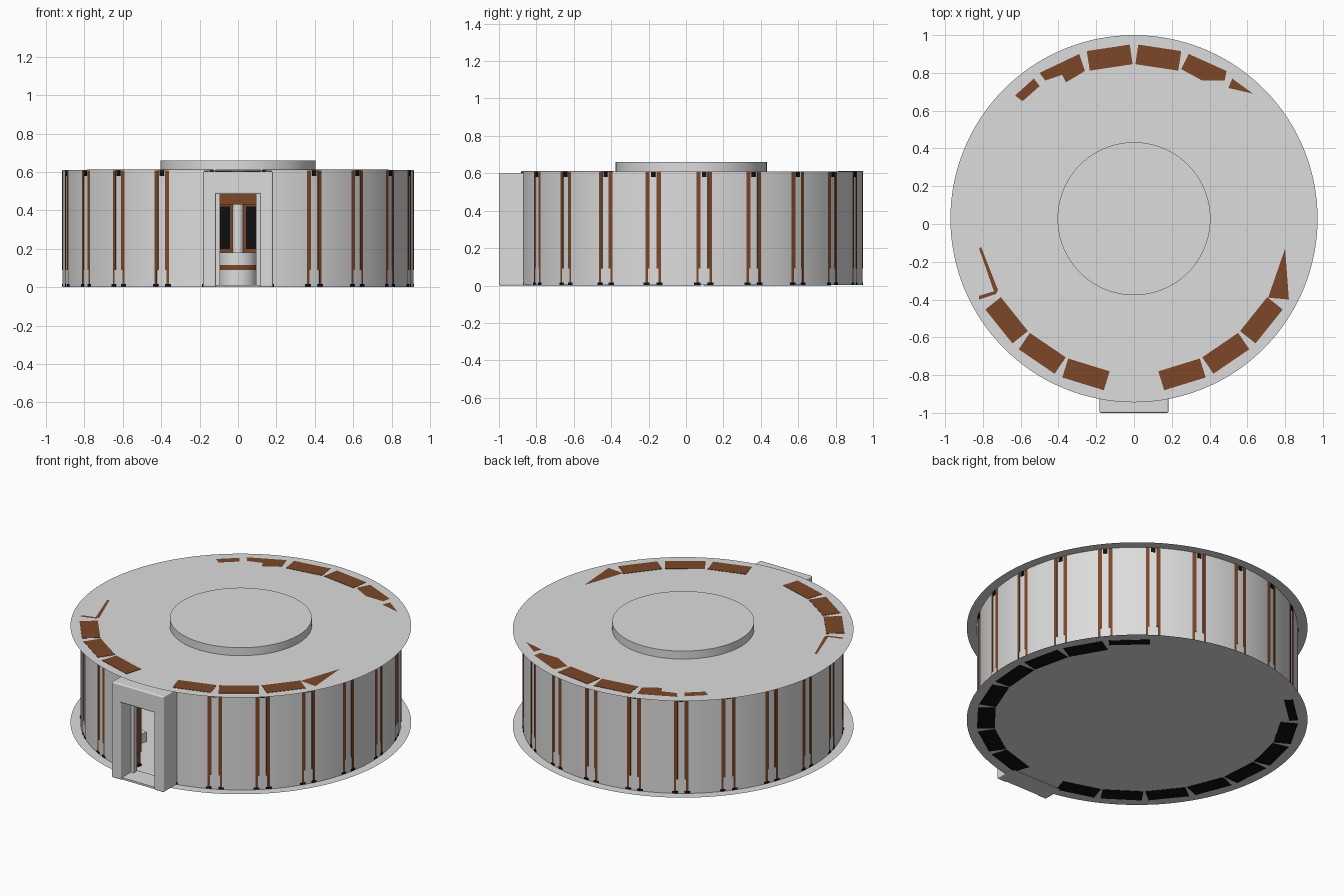
import bpy, bmesh
from math import sin, cos, radians, pi
from mathutils import Matrix, Vector

cube = bpy.data.objects.get("Cube")
if cube:
    bpy.data.objects.remove(cube, do_unlink=True)

CY = 0.028            # centre of the round hall in y
R = 0.915             # wall radius
ROOF = 0.61
COUNT = 21            # bays around the hall, bay 0 is the doorway
STEP = 2 * pi / COUNT


def material(name, rgb):
    m = bpy.data.materials.new(name)
    m.use_nodes = True
    m.diffuse_color = (*rgb, 1)
    m.node_tree.nodes["Principled BSDF"].inputs["Base Color"].default_value = (*rgb, 1)
    return m


GREY = material("light_grey", (0.72, 0.72, 0.72))
BROWN = material("wood_brown", (0.2, 0.064, 0.022))
BLACK = material("black", (0.005, 0.005, 0.005))


def finish(name, bm, mat, smooth=False):
    mesh = bpy.data.meshes.new(name)
    bm.to_mesh(mesh)
    bm.free()
    mesh.materials.append(mat)
    ob = bpy.data.objects.new(name, mesh)
    bpy.context.collection.objects.link(ob)
    if smooth:
        bpy.ops.object.select_all(action='DESELECT')
        ob.select_set(True)
        bpy.context.view_layer.objects.active = ob
        bpy.ops.object.shade_smooth_by_angle(angle=radians(40))
    return ob


def add_box(bm, x, y, z, turn=Matrix()):
    """Box from (min, max) ranges, placed by a matrix."""
    size = Vector((x[1] - x[0], y[1] - y[0], z[1] - z[0]))
    mid = Vector((sum(x), sum(y), sum(z))) / 2
    bmesh.ops.create_cube(bm, size=1, matrix=turn @ Matrix.Translation(mid) @ Matrix.Diagonal((*size, 1)))


def bay(k):
    """Local -y points outwards at bay k, counted from the door towards +x."""
    return Matrix.Translation((0, CY, 0)) @ Matrix.Rotation(k * STEP, 4, 'Z')


def ring_of_boxes(name, mat, bays, x, r, z):
    bm = bmesh.new()
    for k in bays:
        add_box(bm, x, (-r[1], -r[0]), z, bay(k))
    return finish(name, bm, mat)


def disc(name, radius, z):
    bm = bmesh.new()
    bmesh.ops.create_circle(bm, cap_ends=True, segments=128, radius=radius,
                            matrix=Matrix.Translation((0, CY, z)))
    return finish(name, bm, GREY)


def cylinder(name, radius, z0, z1, mat=GREY):
    bm = bmesh.new()
    bmesh.ops.create_cone(bm, cap_ends=True, segments=96, radius1=radius, radius2=radius,
                          depth=z1 - z0, matrix=Matrix.Translation((0, CY, (z0 + z1) / 2)))
    return finish(name, bm, mat, True)


# Floor, roof and raised roof cap
disc("floor", 0.972, 0.002)
disc("roof", 0.972, ROOF)
cylinder("roof_cap", 0.405, ROOF, 0.66)

# Curved wall, open at the doorway
bm = bmesh.new()
start, parts = radians(7.4), 180
columns = []
for i in range(parts + 1):
    a = start + (2 * pi - 2 * start) * i / parts
    x, y = R * sin(a), CY - R * cos(a)
    columns.append((bm.verts.new((x, y, 0.002)), bm.verts.new((x, y, ROOF))))
for (a, b), (c, d) in zip(columns, columns[1:]):
    bm.faces.new((a, c, d, b))
finish("curved_wall", bm, GREY, True)

# Wooden cabinets whose corners show through the wall
bays = range(1, COUNT)
W = 0.117
ring_of_boxes("cabinets", BROWN, bays, (-W, W), (0.81, 0.91), (0.09, ROOF - 0.002))
ring_of_boxes("cabinet_bases", BROWN, bays, (-0.108, 0.108), (0.81, 0.91), (0.015, 0.09))
ring_of_boxes("cabinet_plinths", BLACK, bays, (-W, W), (0.81, 0.911), (0.003, 0.016))
ring_of_boxes("cabinet_screens", BLACK, bays, (-0.08, 0.08), (0.803, 0.81), (0.2, 0.42))
ring_of_boxes("cabinet_desks", GREY, bays, (-0.08, 0.08), (0.74, 0.81), (0.12, 0.18))

# Dark roof beams between the cabinets
ring_of_boxes("roof_beams", BLACK, [k + 0.5 for k in range(COUNT)],
              (-0.012, 0.012), (0.3, 0.919), (0.58, ROOF - 0.003))

# Flat wooden panels set in the roof, whole ones and cut ones
ring_of_boxes("roof_panels", BROWN, (1, 2, 3, 10, -10, -3, -2, -1),
              (-0.115, 0.115), (0.81, 0.915), (ROOF, ROOF + 0.002))
cut_panels = [
    [(0.8, -0.13), (0.71, -0.39), (0.82, -0.4)],
    [(-0.81, -0.12), (-0.82, -0.13), (-0.74, -0.36), (-0.72, -0.35)],
    [(-0.72, -0.35), (-0.82, -0.38), (-0.82, -0.4), (-0.73, -0.37)],
    [(0.29, 0.9), (0.25, 0.82), (0.36, 0.76), (0.48, 0.76), (0.49, 0.81)],
    [(0.52, 0.77), (0.5, 0.72), (0.63, 0.69)],
    [(-0.29, 0.9), (-0.5, 0.8), (-0.47, 0.76), (-0.38, 0.79), (-0.36, 0.75), (-0.26, 0.81)],
    [(-0.53, 0.77), (-0.63, 0.68), (-0.59, 0.65), (-0.5, 0.73)],
]
bm = bmesh.new()
for points in cut_panels:
    bm.faces.new([bm.verts.new((x, y, ROOF + 0.002)) for x, y in points])
bmesh.ops.recalc_face_normals(bm, faces=bm.faces)
finish("cut_roof_panels", bm, BROWN)

# Black panels on the underside
under = [k for k in range(-7, 8) if k]
ring_of_boxes("underside_panels", BLACK, under, (-W, W), (0.81, 0.911), (0, 0.002))
ring_of_boxes("underside_strips", BLACK, (8, -8), (-W, W), (0.86, 0.911), (0, 0.002))

# Porch with rounded edges: posts, lintel and threshold
bm = bmesh.new()
for s in (-1, 1):
    add_box(bm, sorted((s * 0.115, s * 0.182)), (-1, -0.86), (0, 0.5))
add_box(bm, (-0.182, 0.182), (-1, -0.86), (0.485, 0.602))
porch = finish("porch", bm, GREY)
bevel = porch.modifiers.new("rounded_edges", 'BEVEL')
bevel.width, bevel.segments = 0.008, 3
bm = bmesh.new()
add_box(bm, (-0.17, 0.17), (-0.99, -0.86), (0, 0.012))
finish("threshold", bm, GREY)

# Inner door jambs and wooden door head
bm = bmesh.new()
for s in (-1, 1):
    add_box(bm, sorted((s * 0.095, s * 0.118)), (-0.9, -0.87), (0, 0.485))
finish("door_jambs", bm, GREY)
bm = bmesh.new()
add_box(bm, (-0.095, 0.095), (-0.85, -0.83), (0.43, 0.5))
finish("door_head", bm, BROWN)

# Central column on a round counter with a wooden band
cylinder("counter", 0.1, 0.003, 0.18)
cylinder("counter_band", 0.104, 0.09, 0.115, BROWN)
cylinder("central_column", 0.028, 0.18, ROOF - 0.004)
